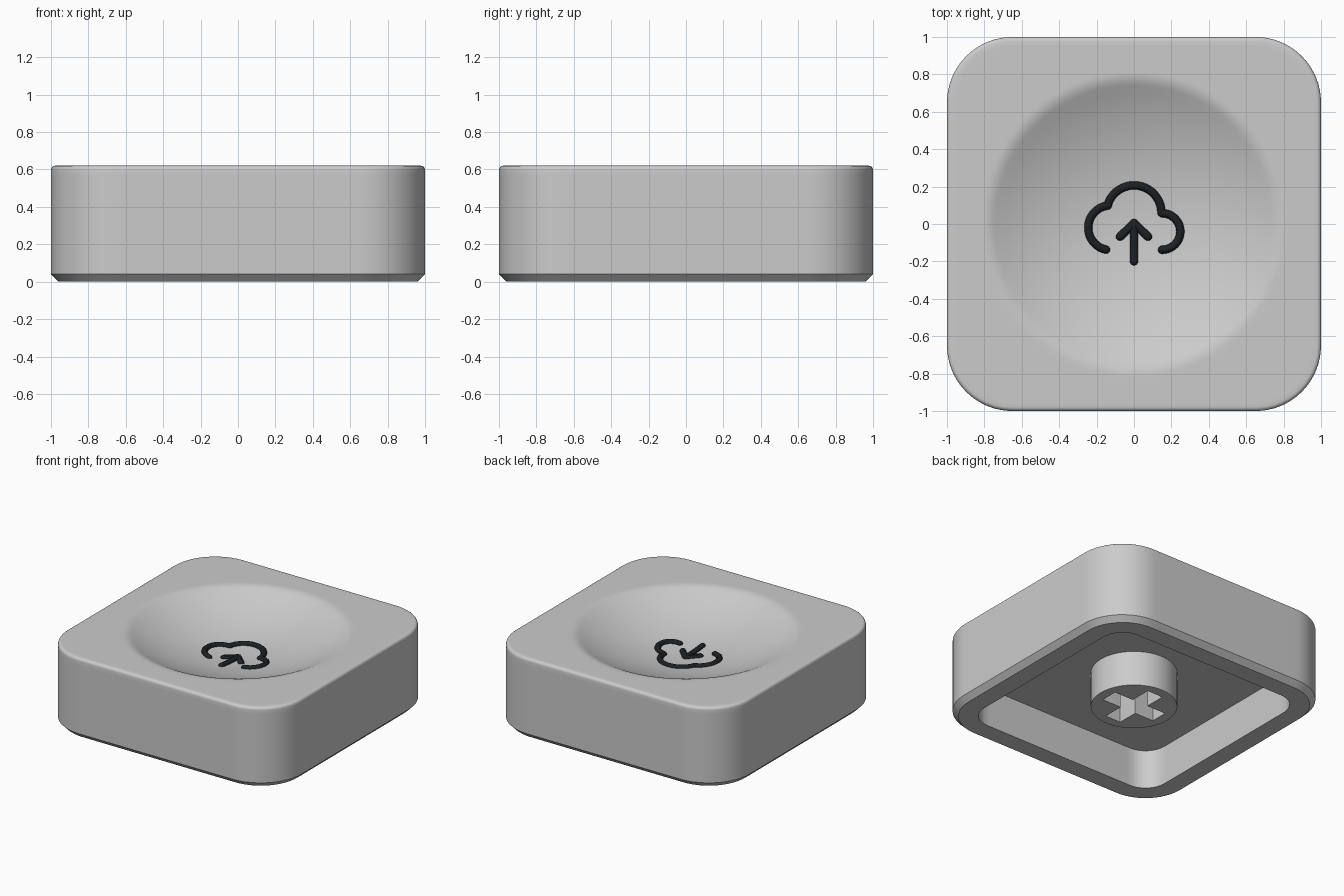
import bpy, bmesh
from math import sin, cos, pi, radians, sqrt

if "Cube" in bpy.data.objects:
    bpy.data.objects.remove(bpy.data.objects["Cube"])

N = 192            # points around each ring
TOP, CEIL = 0.62, 0.30
DISH_Z, DISH_R = 0.42, 1.6


def dish(r):
    return DISH_Z + DISH_R - sqrt(DISH_R ** 2 - r * r)


def smooth(ob):
    bpy.ops.object.select_all(action='DESELECT')
    ob.select_set(True)
    bpy.context.view_layer.objects.active = ob
    if ob.type == 'CURVE':
        bpy.ops.object.convert(target='MESH')
    bpy.ops.object.shade_smooth_by_angle(angle=radians(30))
    return bpy.context.object


def add_object(name, data):
    ob = bpy.data.objects.new(name, data)
    bpy.context.collection.objects.link(ob)
    return ob


def square_ring(half, rad, z):
    """Rounded square sampled at even angles."""
    pts, c = [], half - rad
    for i in range(N):
        a = 2 * pi * i / N
        dx, dy = cos(a), sin(a)
        ax, ay = abs(dx), abs(dy)
        t = half / max(ax, ay)
        if min(ax, ay) * t > c:
            b = c * (ax + ay)
            t = b + sqrt(max(0, b * b - 2 * c * c + rad * rad))
        pts.append((dx * t, dy * t, z))
    return pts


def circle_ring(r, z):
    return [(r * cos(2 * pi * i / N), r * sin(2 * pi * i / N), z) for i in range(N)]


def outer(inset, z):
    return square_ring(1 - inset, 0.35 - inset, z)


# Cap body: cavity, bottom rim, outer wall, rounded top edge, dish
rings = [square_ring(0.82, 0.17, CEIL), square_ring(0.82, 0.17, 0),
         outer(0.04, 0), outer(0, 0.04), outer(0, 0.57)]
f = 0.022
for k in range(5):
    a = k / 4 * pi / 2
    rings.append(outer(f * (1 - cos(a)), TOP - f * (1 - sin(a))))
rings.append(outer(0.05, TOP))
r0 = 0.74
z0 = dish(r0)
rm = r0 + (TOP - z0) / (r0 / sqrt(DISH_R ** 2 - r0 * r0))
r1 = 2 * rm - r0
rings.append(circle_ring(r1 + 0.02, TOP))
for k in range(7):
    t = k / 6
    rings.append(circle_ring((1 - t) ** 2 * r1 + 2 * t * (1 - t) * rm + t * t * r0,
                             (1 - t * t) * TOP + t * t * z0))
for k in range(1, 16):
    r = r0 * (1 - k / 16)
    rings.append(circle_ring(r, dish(r)))

bm = bmesh.new()
loops = [[bm.verts.new(p) for p in ring] for ring in rings]
for a, b in zip(loops, loops[1:]):
    for i in range(N):
        j = (i + 1) % N
        bm.faces.new((a[i], a[j], b[j], b[i]))
bm.faces.new(loops[0])
centre = bm.verts.new((0, 0, DISH_Z))
for i in range(N):
    bm.faces.new((loops[-1][i], loops[-1][(i + 1) % N], centre))
bmesh.ops.recalc_face_normals(bm, faces=bm.faces)
me = bpy.data.meshes.new("cap_body")
bm.to_mesh(me)
bm.free()
smooth(add_object("cap_body", me))

# Stem: round post with a cross-shaped socket
cu = bpy.data.curves.new("stem", 'CURVE')
cu.dimensions = '2D'
cu.fill_mode = 'BOTH'
L, W = 0.228, 0.066
quarter = [(L, -W), (L, W), (W, W)]
cross = []
for k in range(4):
    c, s = round(cos(k * pi / 2)), round(sin(k * pi / 2))
    cross += [(x * c - y * s, x * s + y * c) for x, y in quarter]
post = [(0.302 * cos(2 * pi * i / 64), 0.302 * sin(2 * pi * i / 64)) for i in range(64)]
for outline in (post, cross):
    sp = cu.splines.new('POLY')
    sp.points.add(len(outline) - 1)
    for p, (x, y) in zip(sp.points, outline):
        p.co = (x, y, 0, 1)
    sp.use_cyclic_u = True
cu.extrude = (CEIL - 0.03) / 2
stem = add_object("stem", cu)
stem.location.z = (CEIL + 0.03) / 2
smooth(stem)

# Dark upload symbol: rounded strokes lying on the dish
dark = bpy.data.materials.new("dark")
dark.diffuse_color = (0.012, 0.015, 0.018, 1)
dark.use_nodes = True
dark.node_tree.nodes["Principled BSDF"].inputs["Base Color"].default_value = dark.diffuse_color
STROKE = 0.022


def arc(cx, cy, r, a0, a1, n=20):
    return [(cx + r * cos(radians(a0 + (a1 - a0) * i / n)),
             cy + r * sin(radians(a0 + (a1 - a0) * i / n))) for i in range(n + 1)]


def stroke(name, path):
    cu = bpy.data.curves.new(name, 'CURVE')
    cu.dimensions = '3D'
    cu.bevel_depth = STROKE
    cu.bevel_resolution = 4
    cu.use_fill_caps = True
    sp = cu.splines.new('POLY')
    sp.points.add(len(path) - 1)
    for p, (x, y) in zip(sp.points, path):
        p.co = (x, y, dish(sqrt(x * x + y * y)), 1)
    cu.materials.append(dark)
    smooth(add_object(name, cu))
    for x, y in (path[0], path[-1]):
        bm = bmesh.new()
        bmesh.ops.create_uvsphere(bm, u_segments=16, v_segments=8, radius=STROKE)
        me = bpy.data.meshes.new(name + "_end")
        bm.to_mesh(me)
        bm.free()
        me.materials.append(dark)
        end = add_object(name + "_end", me)
        end.location = (x, y, dish(sqrt(x * x + y * y)))
        smooth(end)


stroke("cloud_left", arc(-0.125, -0.02, 0.12, 258, 97))
stroke("cloud_top", arc(0, 0.06, 0.147, 164, 0))
stroke("cloud_right", arc(0.15, -0.04, 0.098, 90, -90))
stroke("arrow_shaft", [(0, -0.2), (0, -0.1), (0, 0.005)])
for side, name in ((-1, "arrow_head_left"), (1, "arrow_head_right")):
    stroke(name, [(side * 0.075, -0.068), (0, 0.005)])
